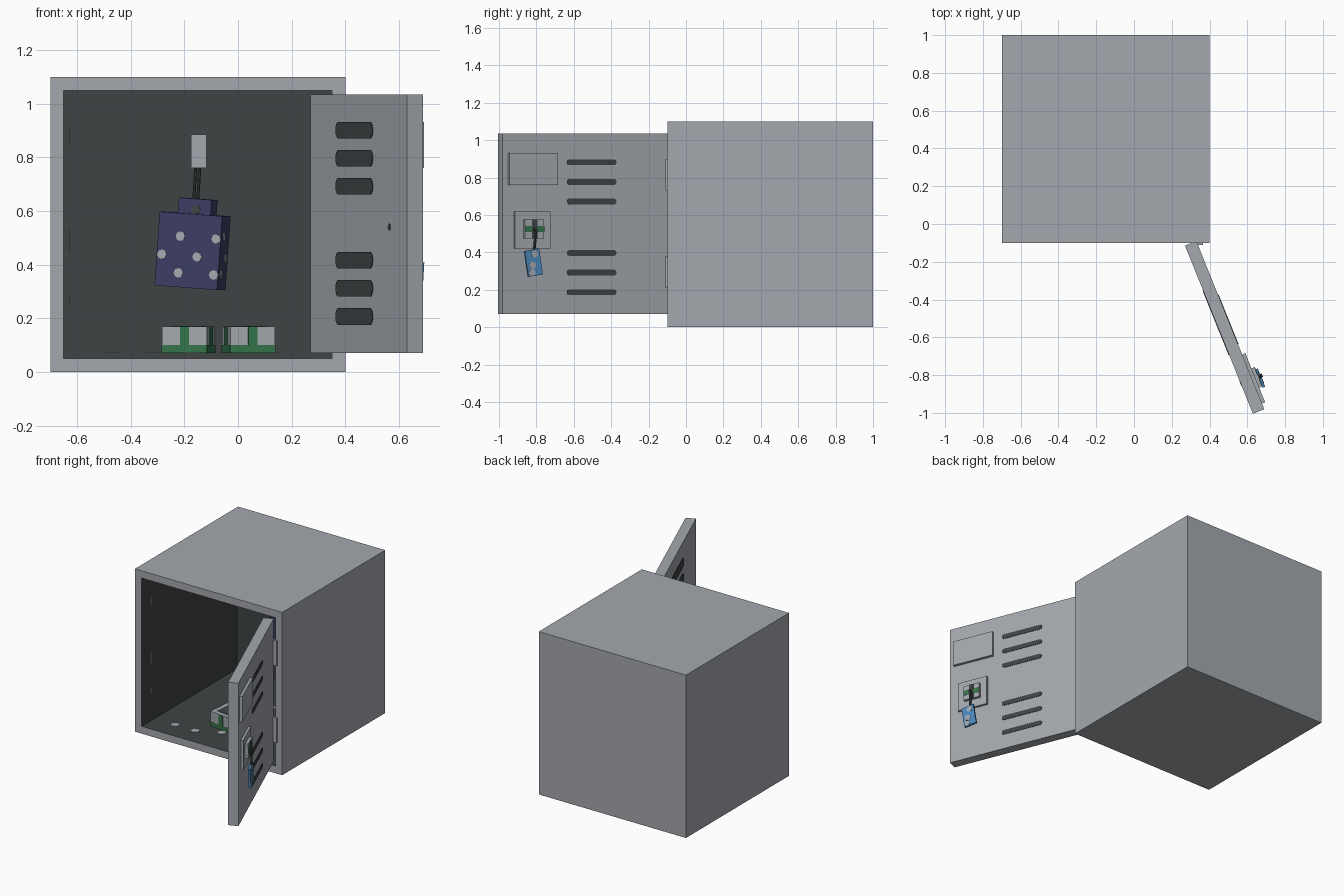
import bpy, bmesh, math
from mathutils import Matrix, Vector

old = bpy.data.objects.get("Cube")
if old:
    bpy.data.objects.remove(old, do_unlink=True)


def material(name, r, g, b):
    m = bpy.data.materials.new(name)
    m.use_nodes = True
    m.diffuse_color = (r, g, b, 1)
    m.node_tree.nodes["Principled BSDF"].inputs["Base Color"].default_value = (r, g, b, 1)
    return m


GREY = material("locker grey", .37, .39, .42)
DARK = material("charcoal", .05, .057, .057)
NAVY = material("navy cloth", .045, .048, .125)
GREEN = material("shoe green", .035, .175, .07)
BLUE = material("tag blue", .07, .25, .52)
ID = Matrix.Identity(4)


def finish(name, bm, mats, frame=ID):
    bmesh.ops.transform(bm, matrix=frame, verts=bm.verts)
    mesh = bpy.data.meshes.new(name)
    bm.to_mesh(mesh)
    bm.free()
    for m in mats:
        mesh.materials.append(m)
    ob = bpy.data.objects.new(name, mesh)
    bpy.context.collection.objects.link(ob)
    return ob


def cube(lo, hi):
    lo, hi = Vector(lo), Vector(hi)
    bm = bmesh.new()
    bmesh.ops.create_cube(bm, size=1)
    for v in bm.verts:
        v.co = (lo + hi) / 2 + Vector(a * b for a, b in zip(v.co, hi - lo))
    return bm


def box(name, lo, hi, mat, frame=ID):
    return finish(name, cube(lo, hi), [mat], frame)


def rod(name, a, b, radius, mat, frame=ID, sides=8):
    a, b = Vector(a), Vector(b)
    bm = bmesh.new()
    bmesh.ops.create_cone(bm, cap_ends=True, segments=sides, radius1=radius,
                          radius2=radius, depth=(b - a).length)
    turn = (b - a).to_track_quat("Z", "Y").to_matrix().to_4x4()
    bmesh.ops.transform(bm, matrix=Matrix.Translation((a + b) / 2) @ turn, verts=bm.verts)
    return finish(name, bm, [mat], frame)


def slot(name, u, z, length, height, y, mat, frame):
    # thin pill-shaped plate in the frame's x-z plane
    bm = bmesh.new()
    r, ring = height / 2, []
    for i in range(12):
        a = math.radians(15 + 30 * i)
        side = math.copysign(length / 2 - r, math.cos(a))
        ring.append(bm.verts.new((u + side + r * math.cos(a), y - .002, z + r * math.sin(a))))
    face = bm.faces.new(ring)
    new = bmesh.ops.extrude_face_region(bm, geom=[face])["geom"]
    bmesh.ops.translate(bm, vec=(0, .004, 0),
                        verts=[g for g in new if isinstance(g, bmesh.types.BMVert)])
    bmesh.ops.recalc_face_normals(bm, faces=bm.faces)
    return finish(name, bm, [mat], frame)


# Locker shell: front face inset and pushed inwards, dark inside
bm = cube((-.7, -.1, 0), (.4, 1, 1.1))
front = min(bm.faces, key=lambda f: f.calc_center_median().y)
bmesh.ops.inset_individual(bm, faces=[front], thickness=.07)
pushed = bmesh.ops.extrude_discrete_faces(bm, faces=[front])["faces"][0]
bmesh.ops.translate(bm, vec=(0, 1.02, 0), verts=pushed.verts)
pushed.material_index = 1
for edge in pushed.edges:
    for f in edge.link_faces:
        f.material_index = 1
finish("locker_shell", bm, [GREY, DARK])

# Pale marks on the floor and the left jamb
for i, (x, y) in enumerate([(-.47, 0), (-.32, 0), (-.17, .07)]):
    rod(f"floor_mark_{i}", (x, y, .07), (x, y, .073), .03, GREY)
for i, (z, h) in enumerate([(.88, .06), (.49, .09), (.27, .05)]):
    box(f"jamb_mark_{i}", (-.631, -.04, z - h / 2), (-.627, -.025, z + h / 2), GREY)

# Open door: local x runs from hinge to free edge, local y points outwards
swing = math.radians(-68)
DOOR = Matrix.Translation((.33, -.09, 0)) @ Matrix.Rotation(swing, 4, "Z")
box("door", (0, -.065, .07), (.96, 0, 1.035), GREY, DOOR)
for i, z in enumerate([.89, .785, .68, .405, .3, .195]):
    slot(f"vent_outside_{i}", .447, z - .008, .285, .032, .001, DARK, DOOR)
    slot(f"vent_inside_{i}", .44, z + .012, .37, .064, -.066, DARK, DOOR)
rod("latch_hole", (.787, -.067, .54), (.787, -.06, .54), .013, DARK, DOOR)
for i, z in enumerate([.295, .815]):
    box(f"hinge_{i}", (.335, -.11, z - .085), (.365, -.095, z + .085), GREY)

# Name plate and lock on the outside of the door
box("name_plate", (.648, 0, .76), (.928, .018, .932), GREY, DOOR)
box("lock_plate", (.69, 0, .42), (.895, .016, .62), GREY, DOOR)
box("lock_body", (.735, .01, .475), (.845, .035, .575), GREY, DOOR)
box("lock_band", (.735, .033, .508), (.845, .037, .542), GREEN, DOOR)
box("lock_stripe", (.775, .033, .475), (.805, .038, .575), DARK, DOOR)

# Key on a cord with a spotted tag
rod("key", (.79, .035, .522), (.79, .058, .522), .009, DARK, DOOR)
rod("tag_cord", (.785, .045, .52), (.795, .042, .41), .007, DARK, DOOR)
TAG = DOOR @ Matrix.Translation((.8, .042, .345)) @ Matrix.Rotation(math.radians(9), 4, "Y")
box("tag", (-.042, -.007, -.07), (.042, .007, .07), BLUE, TAG)
for i, (u, z) in enumerate([(.01, -.012), (-.012, .045), (.018, -.05)]):
    rod(f"tag_spot_{i}", (u, .006, z), (u, .009, z), .02, GREY, TAG)

# Wall hook with the bag hanging from it
box("hook", (-.175, .82, .76), (-.118, .921, .885), GREY)
for i, x in enumerate([-.165, -.15]):
    rod(f"bag_strap_{i}", (x, .82, .64), (x + .008, .84, .78), .006, DARK)
BAG = (Matrix.Translation((-.185, .73, .452)) @ Matrix.Rotation(math.radians(-13), 4, "Z")
       @ Matrix.Rotation(math.radians(4.2), 4, "Y"))
box("bag_body", (-.12, 0, -.138), (.12, .14, .138), NAVY, BAG)
box("bag_top", (-.055, .02, .138), (.07, .12, .195), NAVY, BAG)
rod("bag_clasp", (.012, .017, .155), (.012, .021, .155), .018, DARK, BAG)
for i, (u, z) in enumerate([(-.034, .052), (.103, .052), (-.1, -.02), (.035, -.02),
                            (-.032, -.085), (.103, -.083)]):
    rod(f"bag_spot_{i}", (u, -.003, z), (u, .002, z), .018, GREY, BAG)
for i, (y, z) in enumerate([(.05, .06), (.1, -.02), (.04, -.08)]):
    rod(f"bag_side_spot_{i}", (.118, y, z), (.123, y, z), .018, GREY, BAG)


# Pair of shoes on the floor, turned slightly towards each other
def shoe(name, x, turn):
    fr = Matrix.Translation((x, .1, .07)) @ Matrix.Rotation(math.radians(turn), 4, "Z")
    box(name + "_sole", (-.085, 0, 0), (.085, .3, .03), GREEN, fr)
    box(name + "_upper", (-.084, .001, .03), (.084, .299, .1), GREY, fr)
    box(name + "_opening", (-.055, .03, .097), (.055, .27, .102), DARK, fr)
    box(name + "_heel_stripe", (-.017, -.002, .03), (.017, .002, .1), GREEN, fr)
    for s in (-1, 1):
        box(f"{name}_side_stripe_{s}", (s * .084 - .002, .1, .03),
            (s * .084 + .002, .2, .1), GREEN, fr)


shoe("left_shoe", -.2, -6)
shoe("right_shoe", .055, 6)
